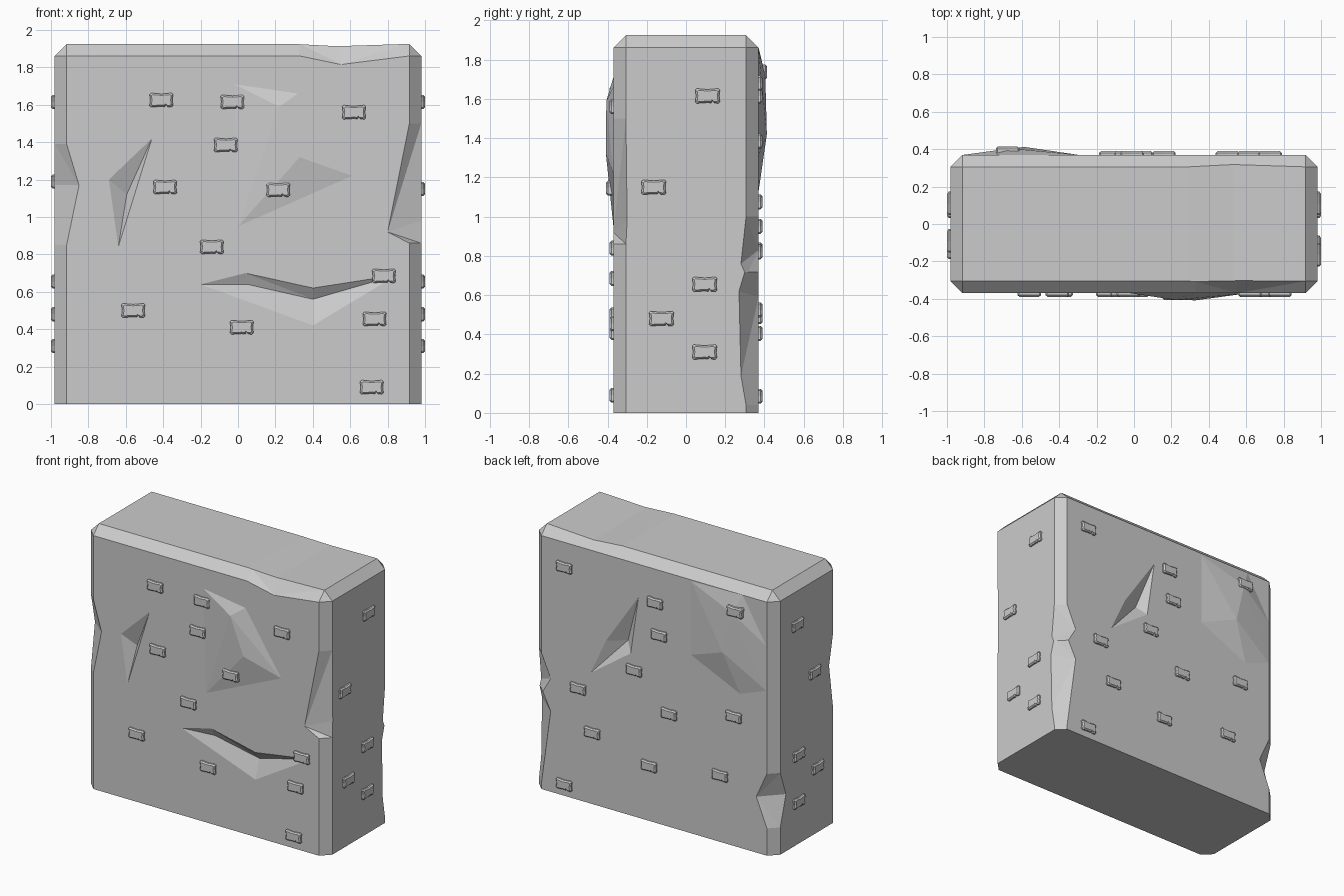
import bpy, bmesh
from math import radians
from mathutils import Matrix, Vector

if "Cube" in bpy.data.objects:
    bpy.data.objects.remove(bpy.data.objects["Cube"])

X, Y, TOP = 0.98, 0.37, 1.925


def obj_from_bm(name, bm):
    me = bpy.data.meshes.new(name)
    bm.normal_update()
    bm.to_mesh(me)
    bm.free()
    ob = bpy.data.objects.new(name, me)
    bpy.context.collection.objects.link(ob)
    return ob


def hull(points):
    bm = bmesh.new()
    for p in points:
        bm.verts.new(p)
    res = bmesh.ops.convex_hull(bm, input=bm.verts)
    junk = {v for v in res["geom_interior"] + res["geom_unused"]
            if isinstance(v, bmesh.types.BMVert)}
    bmesh.ops.delete(bm, geom=list(junk), context='VERTS')
    bmesh.ops.recalc_face_normals(bm, faces=bm.faces)
    return obj_from_bm("helper", bm)


def combine(points, operation):
    tool = hull(points)
    tool.hide_render = True
    mod = wall.modifiers.new("shape", 'BOOLEAN')
    mod.operation, mod.solver, mod.object = operation, 'EXACT', tool
    bpy.context.view_layer.objects.active = wall
    bpy.ops.object.modifier_apply(modifier=mod.name)
    bpy.data.objects.remove(tool)


def dent(side, rim, valley):
    # side is -1 for the front, +1 for the back; valley holds x, z, depth
    pts = [(x, side * (Y + o), z) for x, z in rim for o in (0, 0.05)]
    pts += [(x, side * (Y - d), z) for x, z, d in valley]
    combine(pts, 'DIFFERENCE')


def bump(side, rim, peaks):
    pts = [(x, side * (Y - o), z) for x, z in rim for o in (0, 0.1)]
    pts += [(x, side * (Y + h), z) for x, z, h in peaks]
    combine(pts, 'UNION')


def chip(sx, sy, face_pts, side_pts):
    # face_pts are (x, z) on the broad face, side_pts are (y, z) on the end
    pts = [(sx * x, sy * Y, z) for x, z in face_pts]
    pts += [(sx * X, sy * y, z) for y, z in side_pts]
    zs = [p[2] for p in pts]
    pts += [(sx * 1.1, sy * 0.49, z) for z in (min(zs), max(zs))]
    combine(pts, 'DIFFERENCE')


# Chamfered wall block
bm = bmesh.new()
bmesh.ops.create_cube(bm, size=1, matrix=Matrix.Translation((0, 0, TOP / 2))
                      @ Matrix.Diagonal((2 * X, 2 * Y, TOP, 1)))
edges = [e for e in bm.edges if max(v.co.z for v in e.verts) > 0.1]
bmesh.ops.bevel(bm, geom=edges, offset=0.064, segments=1, affect='EDGES')
wall = obj_from_bm("wall_block", bm)

# Raised lumps, front and back
bump(-1, [(-0.02, 1.71), (0.32, 1.66), (0.61, 1.22), (0, 0.95)],
     [(0.22, 1.59, 0.036), (0.33, 1.32, 0.038)])
bump(1, [(-0.3, 1.85), (-0.72, 1.86), (-0.91, 1.54), (-0.91, 1.21),
         (-0.70, 1.13), (-0.3, 1.31)],
     [(-0.66, 1.72, 0.034), (-0.585, 1.42, 0.042)])

# Dents, front and back
dent(-1, [(-0.46, 1.42), (-0.69, 1.2), (-0.64, 0.84), (-0.57, 1.1)],
     [(-0.595, 1.12, 0.05)])
dent(-1, [(-0.2, 0.64), (0.04, 0.7), (0.402, 0.62), (0.402, 0.42)],
     [(0.05, 0.64, 0.03), (0.402, 0.56, 0.045)])
dent(-1, [(0.4, 0.62), (0.85, 0.69), (0.4, 0.42)], [(0.4, 0.56, 0.045)])
dent(1, [(0.127, 1.62), (0.39, 1.23), (0.516, 0.96), (0.19, 1.19)],
     [(0.25, 1.25, 0.055)])

# Chipped vertical edges
chip(-1, -1, [(0.916, 1.39), (0.85, 1.17), (0.916, 0.85)],
     [(0.306, 1.39), (0.26, 1.17), (0.306, 0.85)])
chip(1, -1, [(0.916, 1.5), (0.8, 0.92), (0.916, 0.86)],
     [(0.306, 1.5), (0.30, 0.98), (0.306, 0.86)])
chip(1, 1, [(0.916, 1.0), (0.84, 0.83), (0.916, 0.7)],
     [(0.306, 1.0), (0.28, 0.76), (0.306, 0.7)])
chip(1, 1, [(0.916, 0.74), (0.84, 0.59), (0.916, 0.2), (0.916, 0.04)],
     [(0.306, 0.74), (0.27, 0.62), (0.28, 0.19), (0.306, 0.04)])
chip(-1, 1, [(0.916, 0.6), (0.83, 0.41), (0.916, 0.2)],
     [(0.306, 0.6), (0.24, 0.42), (0.306, 0.2)])

# Worn dip along the top
combine([(x, y, z + o) for x, z in ((0.3, TOP), (0.53, TOP - 0.012), (0.9, TOP))
         for y in (-0.5, 0.5) for o in (0, 0.05)], 'DIFFERENCE')
combine([(0.33, -Y, 1.861), (0.55, -Y, 1.815), (0.916, -Y, 1.861),
         (0.33, -0.306, TOP), (0.55, -0.295, TOP), (0.916, -0.306, TOP),
         (0.33, -0.5, 2.055), (0.916, -0.5, 2.055)], 'DIFFERENCE')

# Small raised brick shared by all faces
outline = [(-.063, -.030), (-.055, -.038), (0, -.034), (.018, -.036), (.027, -.025),
           (.034, -.036), (.055, -.038), (.063, -.030), (.059, 0), (.063, .030),
           (.055, .038), (0, .033), (-.055, .038), (-.063, .030), (-.059, 0)]
bm = bmesh.new()
rings = [[bm.verts.new((x * s, y * t, h)) for x, y in outline]
         for s, t, h in ((1, 1, -0.03), (1, 1, 0.01), (0.84, 0.76, 0.019))]
n = len(outline)
for a, b in zip(rings, rings[1:]):
    for i in range(n):
        bm.faces.new((a[i], a[(i + 1) % n], b[(i + 1) % n], b[i]))
bm.faces.new(rings[-1])
bm.faces.new(rings[0][::-1])
brick = obj_from_bm("brick", bm)
brick_mesh = brick.data
bpy.data.objects.remove(brick)

# Brick positions: across, height, extra lift over lumps
front = [(-.41, 1.625), (-.03, 1.615), (.62, 1.56), (-.065, 1.385), (-.39, 1.16),
         (.215, 1.145, .018), (-.14, .84), (.78, .685), (-.56, .5), (.02, .41),
         (.73, .455), (.715, .09)]
back = [(.727, 1.68), (-.01, 1.615), (-.676, 1.737, .025), (-.043, 1.385),
        (.16, 1.075), (.614, .82), (-.124, .83), (-.65, .95), (.5, .525),
        (.038, .405), (-.538, .49), (.727, .085)]
right = [(.11, 1.615), (-.165, 1.15), (.095, .655), (-.125, .48), (.095, .31)]
left = [(.11, 1.615), (-.09, 1.19), (.095, .655), (-.125, .48), (.095, .31)]
for face, spots, angle in (("front", front, 0), ("back", back, 180),
                           ("right", right, 90), ("left", left, -90)):
    turn = Matrix.Rotation(radians(angle), 4, 'Z')
    out = turn @ Vector((0, -1, 0))
    for spot in spots:
        u, z = spot[:2]
        lift = spot[2] if len(spot) > 2 else 0
        if face in ("front", "back"):
            pos = Vector((u, 0, z)) + out * (Y + lift)
        else:
            pos = Vector((0, u, z)) + out * X
        ob = bpy.data.objects.new(face + "_brick", brick_mesh)
        bpy.context.collection.objects.link(ob)
        ob.matrix_world = Matrix.Translation(pos) @ turn @ Matrix.Rotation(radians(90), 4, 'X')
